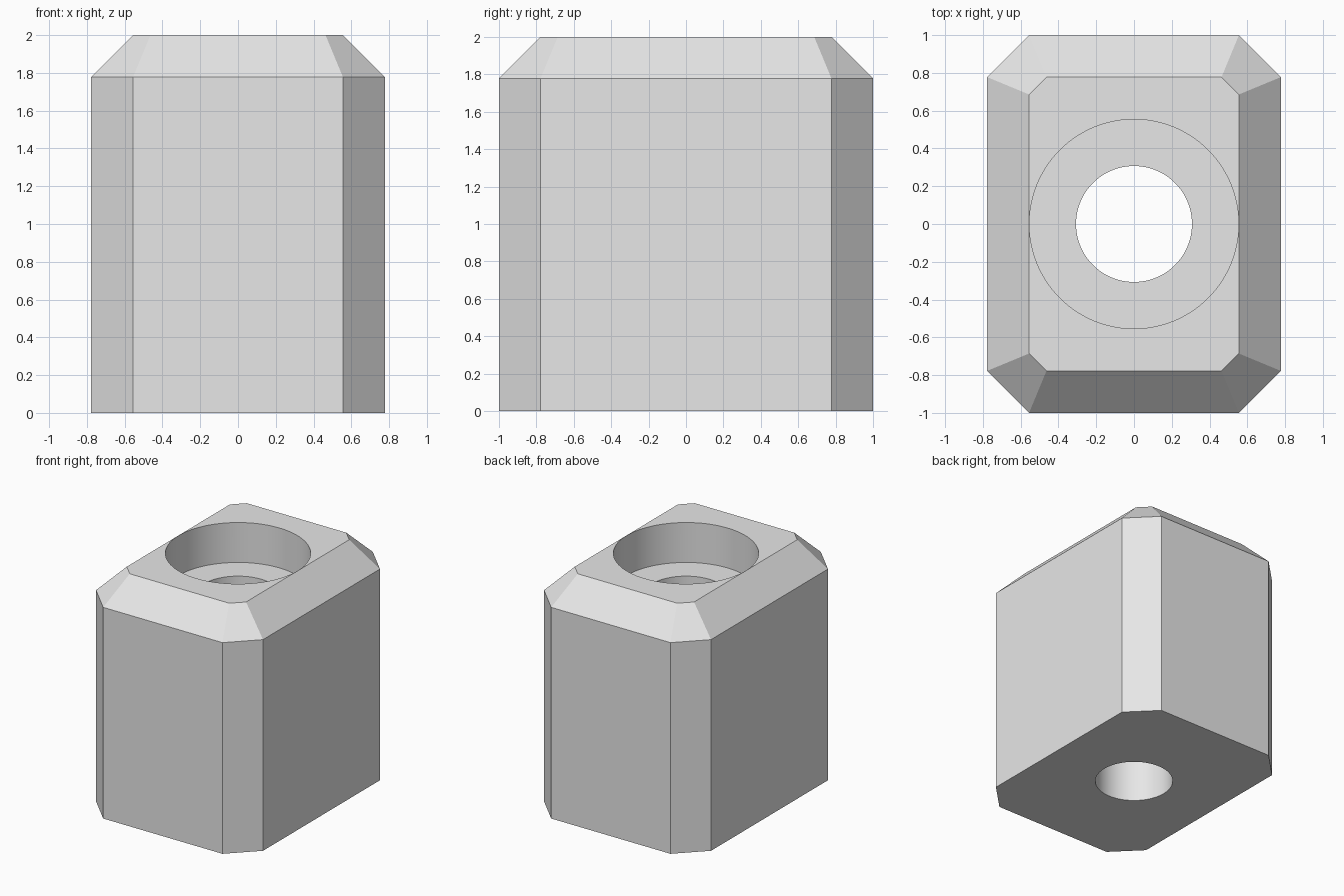
import bpy, bmesh
from math import sin, cos, tau, radians, sqrt

cube = bpy.data.objects.get("Cube")
if cube:
    bpy.data.objects.remove(cube, do_unlink=True)

HALF_X, HALF_Y, HEIGHT = 0.7777, 1.0, 2.0
CHAMFER = 0.2222
BORE_R, RECESS_R, RECESS_DEPTH = 0.307, 0.554, 0.336
SEGMENTS = 96


def octagon(hx, hy, cut, z):
    """Rectangle with clipped corners, counter-clockwise."""
    ring = []
    for sx, sy in ((1, 1), (-1, 1), (-1, -1), (1, -1)):
        pair = [(sx * hx, sy * (hy - cut), z), (sx * (hx - cut), sy * hy, z)]
        ring += pair if sx == sy else pair[::-1]
    return ring


def circle(r, z):
    return [(r * cos(tau * i / SEGMENTS), r * sin(tau * i / SEGMENTS), z)
            for i in range(SEGMENTS)]


def loft(name, rings):
    """Closed solid through a stack of rings."""
    bm = bmesh.new()
    loops = [[bm.verts.new(p) for p in ring] for ring in rings]
    n = len(loops[0])
    for low, high in zip(loops, loops[1:]):
        for i in range(n):
            j = (i + 1) % n
            bm.faces.new((low[i], low[j], high[j], high[i]))
    bm.faces.new(loops[0][::-1])
    bm.faces.new(loops[-1])
    bmesh.ops.recalc_face_normals(bm, faces=bm.faces)
    mesh = bpy.data.meshes.new(name)
    bm.to_mesh(mesh)
    bm.free()
    obj = bpy.data.objects.new(name, mesh)
    bpy.context.collection.objects.link(obj)
    return obj


# Block with clipped corners and an even 45 degree bevel around the top
top_cut = CHAMFER - CHAMFER * (2 - sqrt(2))
block = loft("chamfered_block", [
    octagon(HALF_X, HALF_Y, CHAMFER, 0),
    octagon(HALF_X, HALF_Y, CHAMFER, HEIGHT - CHAMFER),
    octagon(HALF_X - CHAMFER, HALF_Y - CHAMFER, top_cut, HEIGHT),
])

# Stepped cutter: through bore plus wide round recess
step = HEIGHT - RECESS_DEPTH
cutter = loft("bore_cutter", [
    circle(BORE_R, -0.2), circle(BORE_R, step),
    circle(RECESS_R, step), circle(RECESS_R, HEIGHT + 0.2),
])
cutter.hide_render = True

# One plain grey material
grey = bpy.data.materials.new("plain_grey")
grey.use_nodes = True
colour = (0.8, 0.8, 0.8, 1)
grey.diffuse_color = colour
for node in grey.node_tree.nodes:
    if node.type == 'BSDF_PRINCIPLED':
        node.inputs["Base Color"].default_value = colour
block.data.materials.append(grey)
cutter.data.materials.append(grey)

# Cut the bore, then drop the cutter
cut = block.modifiers.new("bore", 'BOOLEAN')
cut.operation = 'DIFFERENCE'
cut.solver = 'EXACT'
cut.object = cutter
for obj in bpy.context.selected_objects:
    obj.select_set(False)
block.select_set(True)
bpy.context.view_layer.objects.active = block
bpy.ops.object.modifier_apply(modifier=cut.name)
bpy.data.objects.remove(cutter, do_unlink=True)

# Smooth bore walls, crisp planar faces
bpy.ops.object.shade_smooth_by_angle(angle=radians(20))
